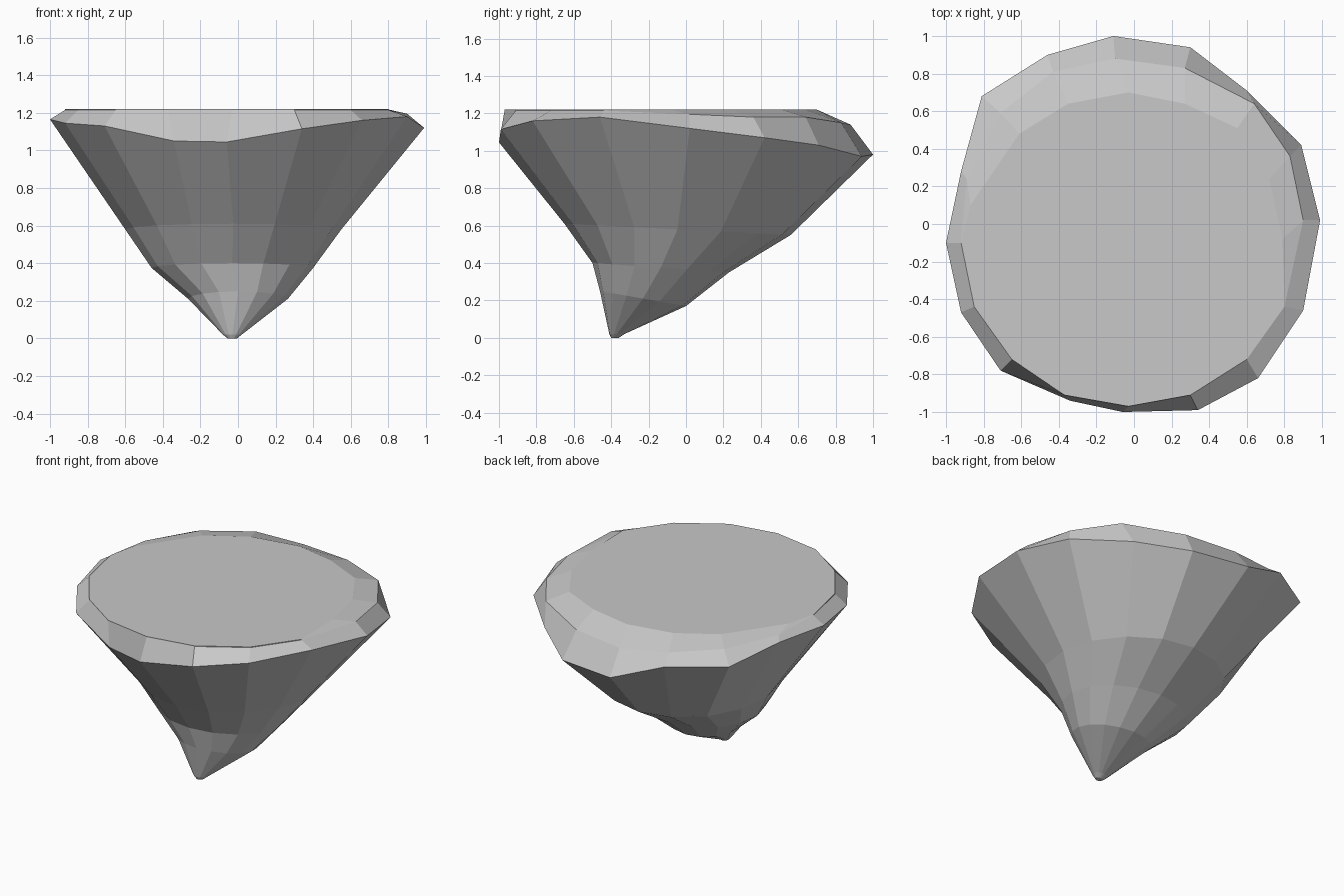
import bpy, bmesh, math

if "Cube" in bpy.data.objects:
    bpy.data.objects.remove(bpy.data.objects["Cube"])

N = 16

# Rim outline, anticlockwise from +x
RIM = [(.99, .02, 1.12), (.89, .42, 1.07), (.60, .71, 1.03), (.30, .94, .97),
       (-.11, 1.0, .98), (-.46, .90, 1.11), (-.81, .68, 1.12), (-.92, .28, 1.17),
       (-1.0, -.10, 1.165), (-.92, -.47, 1.145), (-.71, -.78, 1.13), (-.34, -.94, 1.05),
       (-.06, -1.0, 1.045), (.34, -.99, 1.115), (.66, -.82, 1.16), (.90, -.46, 1.18)]
# Rounded shoulder at the back of the top (z drops there)
SHOULDER = [(.90, .02, 1.195), (.83, .36, 1.18), (.64, .64, 1.18), (.27, .83, 1.15),
            (-.10, .88, 1.14), (-.43, .81, 1.17), (-.71, .59, 1.185), (-.89, .24, 1.20)]
# Flat top outline
TOP = [(.79, -.08), (.72, .24), (.55, .51), (.27, .64), (-.03, .70), (-.35, .64),
       (-.61, .48), (-.87, .10), (-.92, -.10), (-.85, -.44), (-.65, -.72), (-.37, -.91),
       (-.03, -.97), (.30, -.91), (.60, -.72), (.80, -.44)]
TOP = [(x, y, 1.22) for x, y in TOP]
SHOULDER += [(x, y, 1.215) for x, y, z in TOP[8:]]


def ellipse(cx, cy, rx, ry, z_front, z_back):
    """Tilted elliptical ring of the lower cone."""
    ring = []
    for i in range(N):
        a = math.tau * i / N
        t = (math.sin(a) + 1) / 2
        ring.append((cx + rx * math.cos(a), cy + ry * math.sin(a),
                     z_front + (z_back - z_front) * t))
    return ring


rings = [ellipse(-.03, -.38, .025, .02, 0, 0),            # tip
         ellipse(-.03, -.37, .05, .04, .02, .02),
         ellipse(0, -.23, .265, .23, .25, .17),           # lower cone
         ellipse(-.03, -.135, .43, .365, .40, .35),       # ledge
         ellipse(-.025, -.045, .575, .605, .61, .55),     # upper cone
         RIM, SHOULDER, TOP]

bm = bmesh.new()
loops = [[bm.verts.new(p) for p in r] for r in rings]
for a, b in zip(loops, loops[1:]):
    for i in range(N):
        j = (i + 1) % N
        bm.faces.new((a[i], a[j], b[j], b[i]))
bm.faces.new(loops[-1])
bm.faces.new(loops[0][::-1])
bmesh.ops.recalc_face_normals(bm, faces=bm.faces)

mesh = bpy.data.meshes.new("flat_topped_rock")
bm.to_mesh(mesh)
bm.free()
stone = bpy.data.materials.new("stone_grey")
stone.diffuse_color = (.58, .58, .58, 1)
stone.use_nodes = True
stone.node_tree.nodes["Principled BSDF"].inputs["Base Color"].default_value = stone.diffuse_color
mesh.materials.append(stone)
rock = bpy.data.objects.new("flat_topped_rock", mesh)
bpy.context.collection.objects.link(rock)
